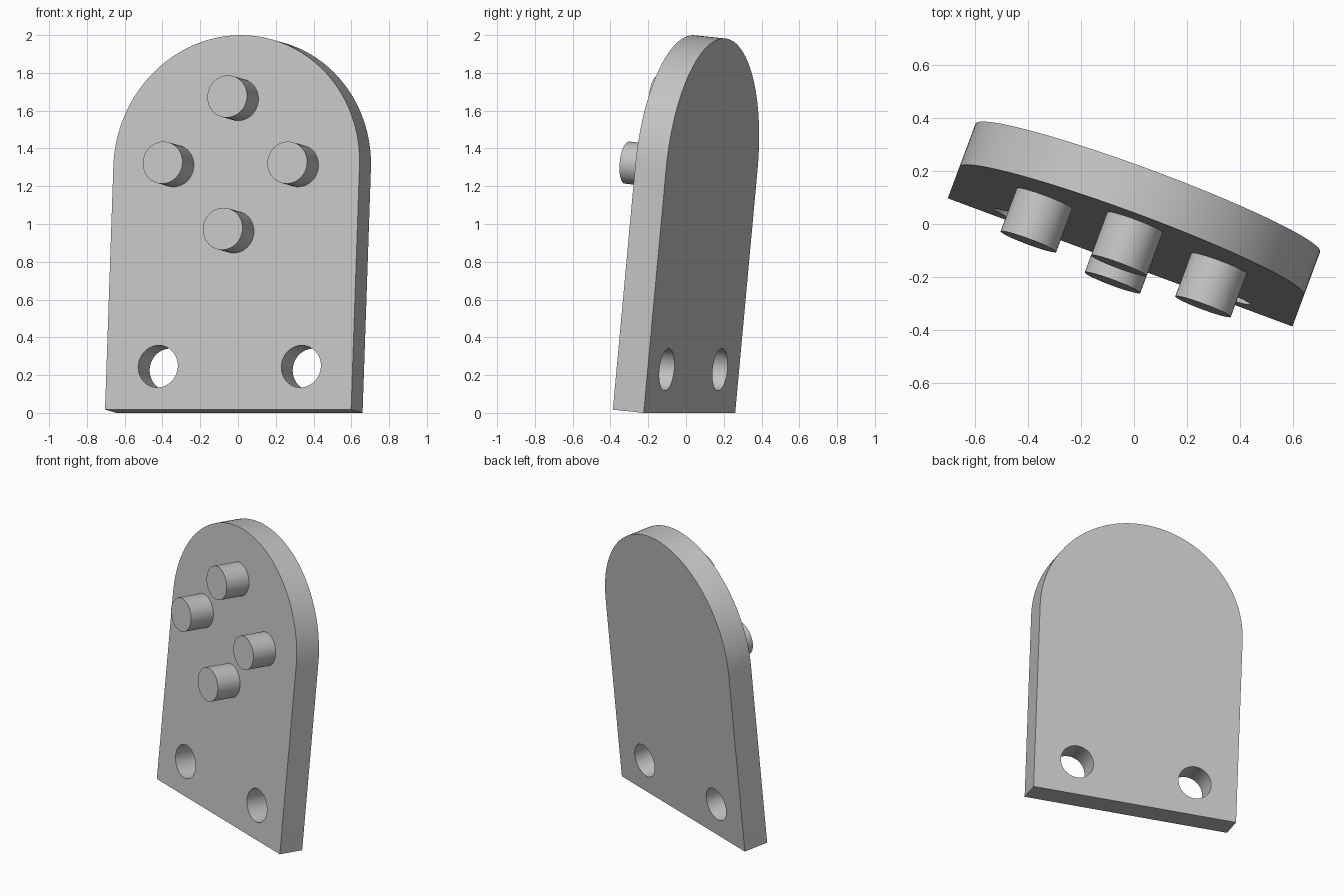
import bpy, bmesh, math
from mathutils import Matrix, Vector

if "Cube" in bpy.data.objects:
    bpy.data.objects.remove(bpy.data.objects["Cube"], do_unlink=True)

R, H, T = 0.695, 1.992, 0.175      # arch radius, plate height, thickness
ARCH_Z = H - R                     # centre of the arch
PEG_R, PEG_RING = 0.112, 0.352
HOLE_X, HOLE_Z = 0.404, 0.23
TURN = Matrix.Rotation(math.radians(-20.4), 4, 'Z') @ Matrix.Rotation(math.radians(-5.6), 4, 'X')

grey = bpy.data.materials.new("light_grey")
grey.use_nodes = True
colour = (0.55, 0.55, 0.55, 1)
grey.diffuse_color = colour
grey.node_tree.nodes["Principled BSDF"].inputs["Base Color"].default_value = colour


def prism(name, outline, y0, y1):
    """Extrude an x-z outline from y0 to y1."""
    bm = bmesh.new()
    face = bm.faces.new([bm.verts.new((x, y0, z)) for x, z in outline])
    side = bmesh.ops.extrude_face_region(bm, geom=[face])
    moved = [v for v in side["geom"] if isinstance(v, bmesh.types.BMVert)]
    bmesh.ops.translate(bm, verts=moved, vec=(0, y1 - y0, 0))
    bmesh.ops.recalc_face_normals(bm, faces=bm.faces)
    mesh = bpy.data.meshes.new(name)
    bm.to_mesh(mesh)
    bm.free()
    mesh.materials.append(grey)
    ob = bpy.data.objects.new(name, mesh)
    bpy.context.collection.objects.link(ob)
    return ob


def arc(cx, cz, r, start, end, n):
    angles = [start + (end - start) * i / n for i in range(n + 1)]
    return [(cx + r * math.cos(a), cz + r * math.sin(a)) for a in angles]


def circle(cx, cz, r):
    return arc(cx, cz, r, 0, math.tau, 48)[:-1]


def select(ob):
    bpy.ops.object.select_all(action='DESELECT')
    ob.select_set(True)
    bpy.context.view_layer.objects.active = ob


# Arched plate
plate = prism("arched_plate", [(-R, 0), (R, 0)] + arc(0, ARCH_Z, R, 0, math.pi, 64), 0, T)

# Two mounting holes through the plate
for side in (-1, 1):
    cutter = prism("hole_cutter", circle(side * HOLE_X, HOLE_Z, PEG_R), -0.1, T + 0.1)
    cutter.hide_render = True
    cut = plate.modifiers.new("hole", 'BOOLEAN')
    cut.operation, cut.solver, cut.object = 'DIFFERENCE', 'EXACT', cutter
    select(plate)
    bpy.ops.object.modifier_apply(modifier=cut.name)
    bpy.data.objects.remove(cutter, do_unlink=True)

# Four pegs around the centre of the arch
parts = [plate]
for i, name in enumerate(("left_peg", "top_peg", "right_peg", "bottom_peg")):
    a = i * math.pi / 2
    centre = (PEG_RING * math.cos(a), ARCH_Z + PEG_RING * math.sin(a))
    parts.append(prism(name, circle(*centre, PEG_R), -T, 0.01))

# Turn and lean the whole model, then centre it on the ground
points = [TURN @ v.co for ob in parts for v in ob.data.vertices]
low = Vector([min(p[k] for p in points) for k in range(3)])
high = Vector([max(p[k] for p in points) for k in range(3)])
shift = Vector((-(low.x + high.x) / 2, -(low.y + high.y) / 2, -low.z))
for ob in parts:
    ob.matrix_world = Matrix.Translation(shift) @ TURN
    select(ob)
    bpy.ops.object.shade_smooth_by_angle(angle=math.radians(30))
